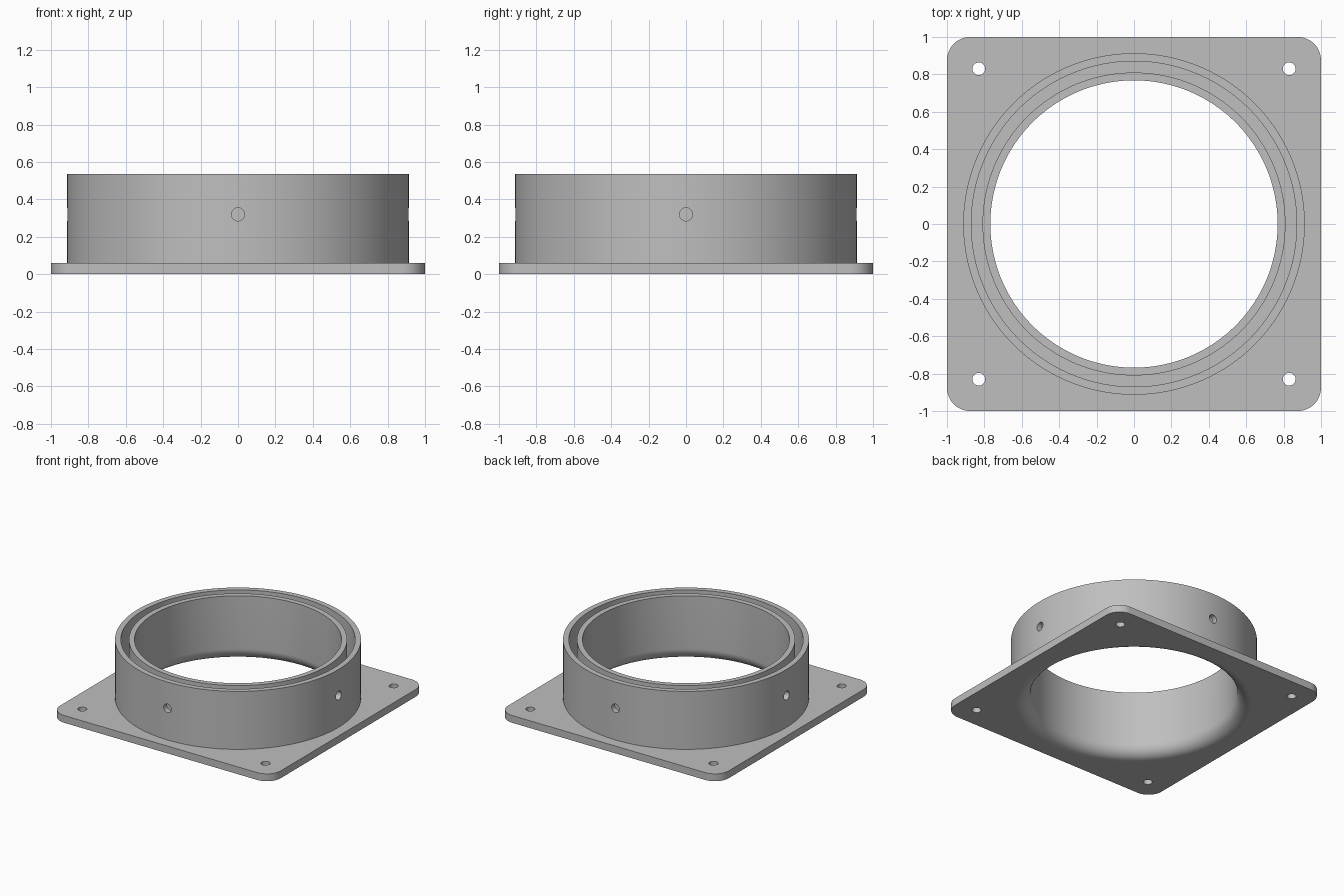
import bpy, bmesh, math
from mathutils import Matrix

if "Cube" in bpy.data.objects:
    bpy.data.objects.remove(bpy.data.objects["Cube"])

PLATE, TOP, SEG = 0.06, 0.535, 160
BORE, FLARE = 0.768, 0.10

grey = bpy.data.materials.new("plain_grey")
grey.use_nodes = True
colour = (0.52, 0.52, 0.52, 1)
grey.diffuse_color = colour
grey.node_tree.nodes["Principled BSDF"].inputs["Base Color"].default_value = colour


def make(name, bm):
    bmesh.ops.recalc_face_normals(bm, faces=bm.faces)
    mesh = bpy.data.meshes.new(name)
    bm.to_mesh(mesh)
    bm.free()
    mesh.materials.append(grey)
    obj = bpy.data.objects.new(name, mesh)
    bpy.context.collection.objects.link(obj)
    return obj


def lathe(name, profile, closed):
    """Spin (radius, z) points about z; open profiles get flat end caps."""
    bm = bmesh.new()
    rings = []
    for r, z in profile:
        rings.append([bm.verts.new((r * math.cos(a), r * math.sin(a), z))
                      for a in (2 * math.pi * i / SEG for i in range(SEG))])
    pairs = list(zip(rings, rings[1:]))
    if closed:
        pairs.append((rings[-1], rings[0]))
    else:
        bm.faces.new(rings[0])
        bm.faces.new(rings[-1])
    for lower, upper in pairs:
        for i in range(SEG):
            j = (i + 1) % SEG
            bm.faces.new((lower[i], lower[j], upper[j], upper[i]))
    return make(name, bm)


def rod(name, radius, length, matrix):
    bm = bmesh.new()
    bmesh.ops.create_cone(bm, cap_ends=True, segments=32, radius1=radius,
                          radius2=radius, depth=length, matrix=matrix)
    return make(name, bm)


def combine(target, tool, operation):
    mod = target.modifiers.new(operation.lower(), 'BOOLEAN')
    mod.operation, mod.solver, mod.object = operation, 'EXACT', tool
    bpy.ops.object.modifier_apply(modifier=mod.name)
    bpy.data.objects.remove(tool)


# Square mounting plate with rounded corners
bm = bmesh.new()
bmesh.ops.create_cube(bm, size=1, matrix=Matrix.Translation((0, 0, PLATE / 2))
                      @ Matrix.Diagonal((2, 2, PLATE, 1)))
corners = [e for e in bm.edges if abs(e.verts[0].co.z - e.verts[1].co.z) > 0.01]
bmesh.ops.bevel(bm, geom=corners, offset=0.125, segments=12, profile=0.5,
                affect='EDGES')
flange = make("flanged_collar", bm)
bpy.context.view_layer.objects.active = flange
flange.select_set(True)

# Round collar rising from the plate
combine(flange, lathe("collar", [(0.913, 0.02), (0.913, TOP)], False), 'UNION')

# Bore with a rounded flare at its lower mouth
steps = 12
flare = [(BORE + FLARE * (1 - math.sin(t)), FLARE * (1 - math.cos(t)))
         for t in (math.pi / 2 * i / steps for i in range(steps + 1))]
bore = [(BORE + FLARE, -0.1)] + flare + [(BORE, TOP + 0.1)]
combine(flange, lathe("bore_cutter", bore, False), 'DIFFERENCE')

# Ring groove between the inner and outer walls
groove = [(0.81, PLATE), (0.87, PLATE), (0.87, TOP + 0.1), (0.81, TOP + 0.1)]
combine(flange, lathe("groove_cutter", groove, True), 'DIFFERENCE')

# Corner screw holes, and side holes through the outer wall only
for k in range(4):
    turn = Matrix.Rotation(k * math.pi / 2, 4, 'Z')
    screw = turn @ Matrix.Translation((0.83, 0.83, 0))
    combine(flange, rod("screw_cutter", 0.034, 0.4, screw), 'DIFFERENCE')
    side = (turn @ Matrix.Translation((0.91, 0, 0.32))
            @ Matrix.Rotation(math.pi / 2, 4, 'Y'))
    combine(flange, rod("side_cutter", 0.035, 0.14, side), 'DIFFERENCE')

# Smooth round walls, flat level faces
bpy.ops.object.shade_smooth_by_angle(angle=math.radians(30))
for face in flange.data.polygons:
    if abs(face.normal.z) > 0.9999:
        face.use_smooth = False
